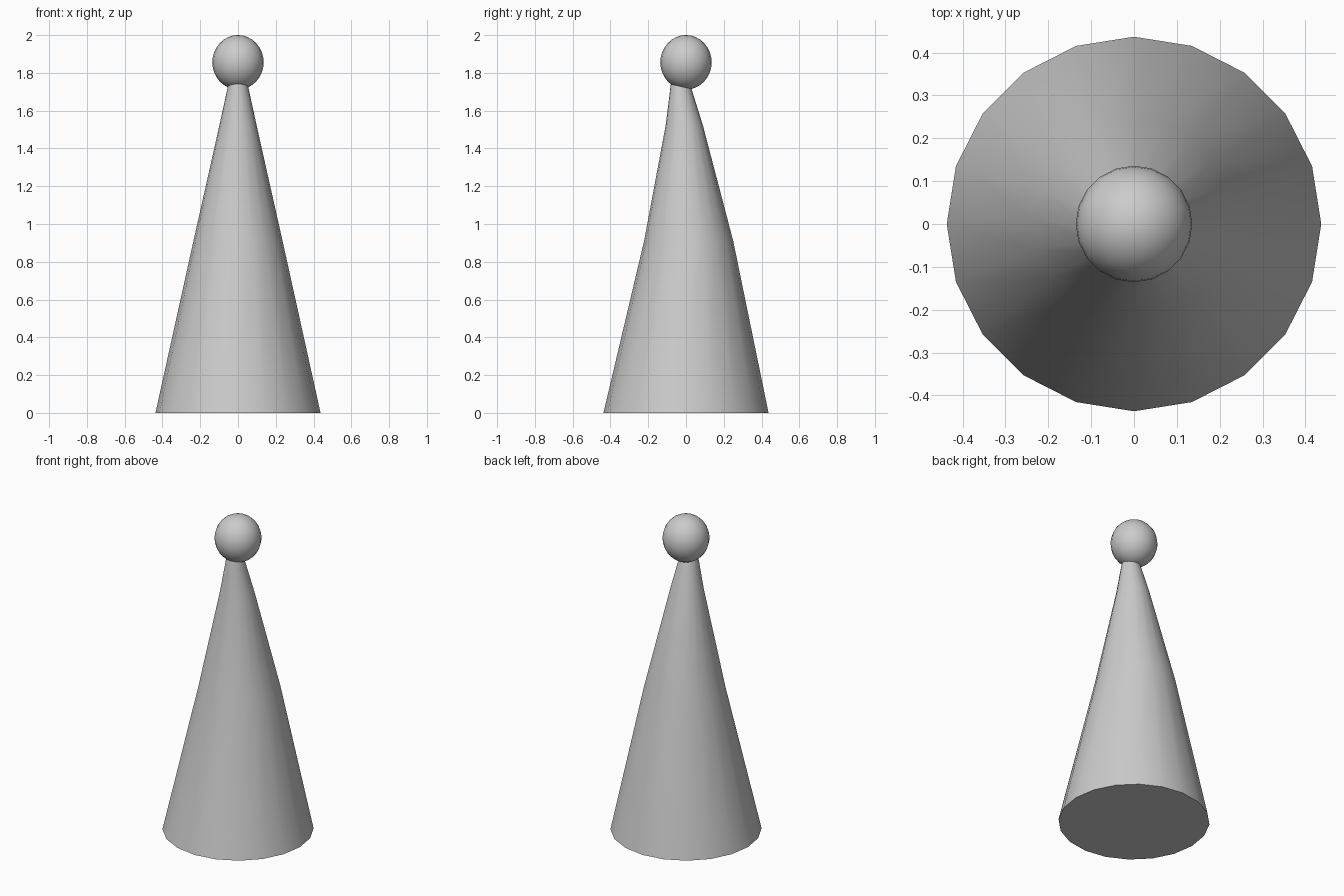
import bpy, bmesh
from math import cos, sin, tau

cube = bpy.data.objects.get("Cube")
if cube:
    bpy.data.objects.remove(cube, do_unlink=True)

SIDES = 20

grey = bpy.data.materials.new("light_grey")
grey.use_nodes = True
grey.diffuse_color = (0.6, 0.6, 0.6, 1)
grey.node_tree.nodes["Principled BSDF"].inputs["Base Color"].default_value = (0.6, 0.6, 0.6, 1)


def finish(name, bm):
    bmesh.ops.recalc_face_normals(bm, faces=bm.faces)
    mesh = bpy.data.meshes.new(name)
    bm.to_mesh(mesh)
    bm.free()
    mesh.materials.append(grey)
    obj = bpy.data.objects.new(name, mesh)
    bpy.context.collection.objects.link(obj)
    bpy.ops.object.select_all(action='DESELECT')
    obj.select_set(True)
    bpy.context.view_layer.objects.active = obj
    bpy.ops.object.shade_smooth_by_angle(angle=0.7)
    return obj


# Gently bent cone: rings of (height, radius, y offset); the tip ends inside the ball
bm = bmesh.new()
rings = []
for z, r, y in [(0, 0.437, 0), (0.91, 0.236, 0.014), (1.52, 0.099, -0.009), (1.8, 0.038, -0.035)]:
    rings.append([bm.verts.new((r * cos(tau * i / SIDES), y + r * sin(tau * i / SIDES), z))
                  for i in range(SIDES)])
for low, high in zip(rings, rings[1:]):
    for i in range(SIDES):
        j = (i + 1) % SIDES
        bm.faces.new((low[i], low[j], high[j], high[i]))
bm.faces.new(rings[0])
bm.faces.new(rings[-1])
finish("cone_body", bm)

# Slightly tall ball on top
bm = bmesh.new()
bmesh.ops.create_uvsphere(bm, u_segments=SIDES, v_segments=16, radius=1)
bmesh.ops.scale(bm, vec=(0.136, 0.136, 0.144), verts=bm.verts)
bmesh.ops.translate(bm, vec=(0, 0, 1.856), verts=bm.verts)
finish("top_ball", bm)
